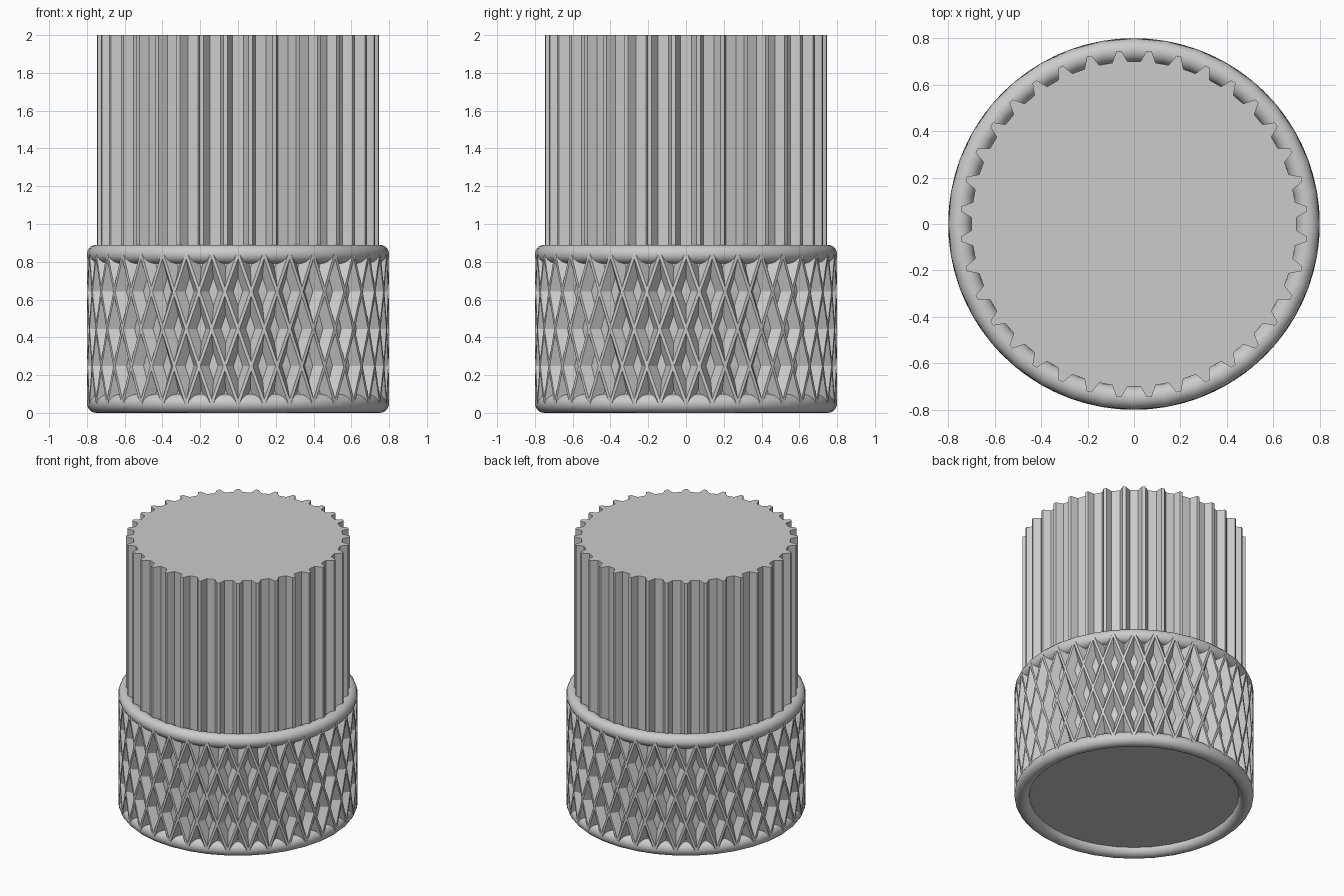
import bpy
import math

TEETH = 36
PITCH = math.tau / TEETH

cube = bpy.data.objects.get("Cube")
if cube:
    bpy.data.objects.remove(cube, do_unlink=True)

grey = bpy.data.materials.new("plain_grey")
grey.use_nodes = True
colour = (0.6, 0.6, 0.6, 1)
grey.diffuse_color = colour
grey.node_tree.nodes["Principled BSDF"].inputs["Base Color"].default_value = colour


def tooth_ring(tip, root, floor, crest):
    """Polar outline of a toothed wheel with a flat groove centred on angle 0."""
    ring = []
    for i in range(TEETH):
        a = i * PITCH
        ring += [(a - floor, root), (a + floor, root),
                 (a + PITCH / 2 - crest, tip), (a + PITCH / 2 + crest, tip)]
    return ring


def toothed_solid(name, ring, bottom, top, slices=1, twist=0.0):
    """Extrude the outline upwards, turning it evenly from slice to slice."""
    n = len(ring)
    verts, faces = [], []
    for s in range(slices + 1):
        t = s / slices
        turn = twist * (t - 0.5)
        z = bottom + (top - bottom) * t
        verts += [(r * math.cos(a + turn), r * math.sin(a + turn), z) for a, r in ring]
    for s in range(slices):
        for i in range(n):
            j = (i + 1) % n
            faces.append((s * n + i, s * n + j, (s + 1) * n + j, (s + 1) * n + i))
    faces.append(tuple(reversed(range(n))))
    faces.append(tuple(range(slices * n, (slices + 1) * n)))
    mesh = bpy.data.meshes.new(name)
    mesh.from_pydata(verts, [], faces)
    mesh.materials.append(grey)
    obj = bpy.data.objects.new(name, mesh)
    bpy.context.collection.objects.link(obj)
    return obj


# Splined shaft
deg = math.radians
toothed_solid("splined_shaft", tooth_ring(0.748, 0.70, deg(2.3), deg(0.8)), 0.05, 2.0)

# Knurled collar: two opposite twists crossing each other
knurl = tooth_ring(0.80, 0.749, deg(1.9), deg(0.6))
for side, sign in (("left", 1), ("right", -1)):
    # Half-pitch offset puts crossing grooves midway up
    shifted = [(a + PITCH / 2, r) for a, r in knurl]
    toothed_solid("knurl_twist_" + side, shifted, 0.05, 0.84, 4, sign * 2 * PITCH)

# Rounded rims at both ends of the collar
for name, z in (("lower_rim", 0.05), ("upper_rim", 0.84)):
    bpy.ops.mesh.primitive_torus_add(location=(0, 0, z), major_radius=0.75, minor_radius=0.05,
                                     major_segments=36, minor_segments=20)
    rim = bpy.context.object
    rim.name = name
    rim.data.materials.append(grey)
    bpy.ops.object.shade_smooth_by_angle(angle=deg(40))
